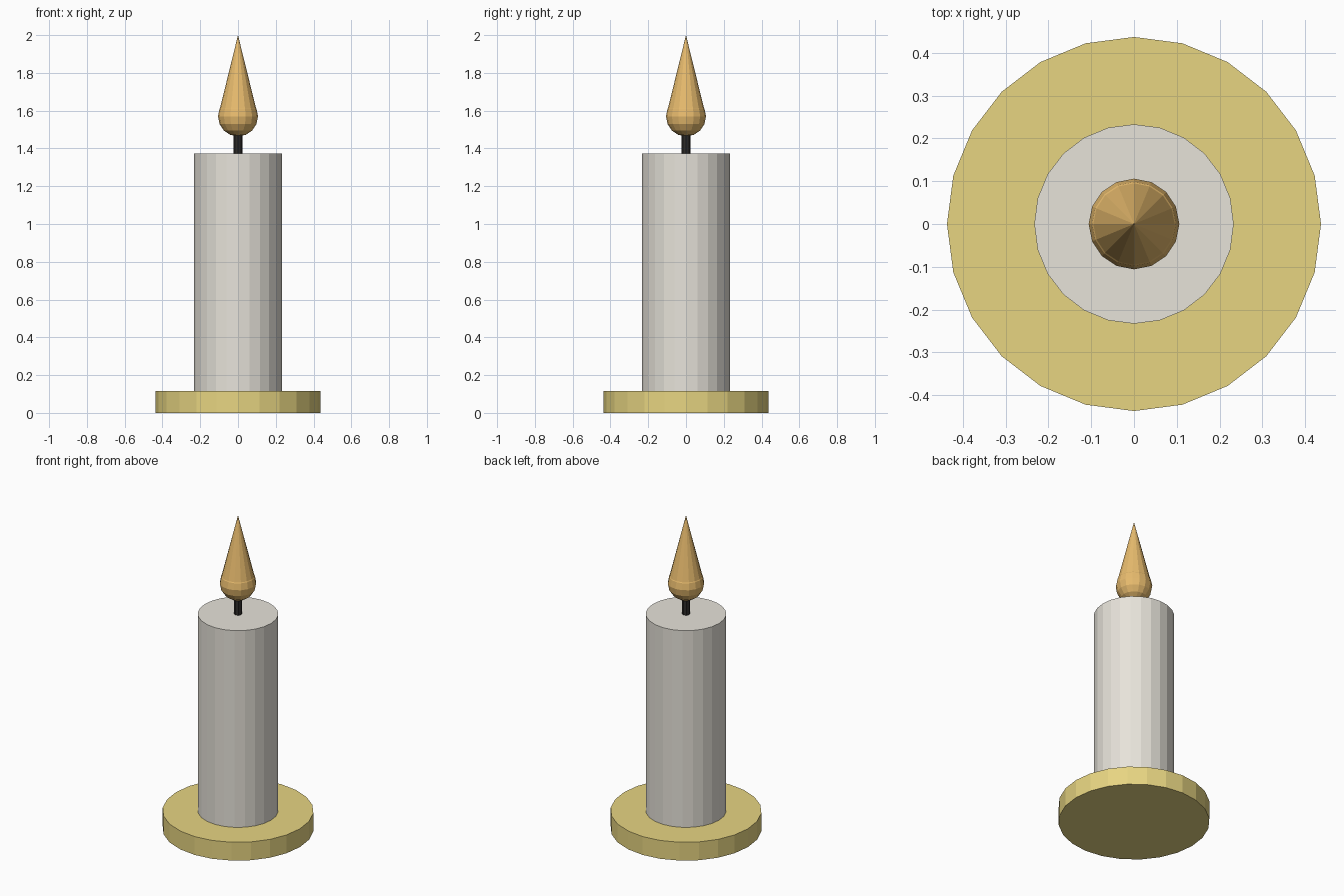
import bpy
import math

if "Cube" in bpy.data.objects:
    bpy.data.objects.remove(bpy.data.objects["Cube"], do_unlink=True)


def material(name, color):
    mat = bpy.data.materials.new(name)
    mat.use_nodes = True
    mat.diffuse_color = (*color, 1)
    mat.node_tree.nodes["Principled BSDF"].inputs["Base Color"].default_value = (*color, 1)
    return mat


def finish(name, mat):
    obj = bpy.context.object
    obj.name = name
    obj.data.materials.append(mat)
    return obj


def column(name, mat, sides, radius, bottom, top, tip_radius=None):
    """Upright faceted cylinder or cone between two heights."""
    bpy.ops.mesh.primitive_cone_add(
        vertices=sides, radius1=radius,
        radius2=radius if tip_radius is None else tip_radius,
        depth=top - bottom, location=(0, 0, (bottom + top) / 2))
    return finish(name, mat)


brass = material("brass yellow", (0.83, 0.69, 0.23))
wax = material("ivory wax", (0.83, 0.80, 0.73))
char = material("charred black", (0.027, 0.025, 0.023))
fire = material("flame orange", (0.83, 0.515, 0.16))

BASE_TOP = 0.117
WAX_TOP = 1.372
FLAME_Z = 1.57
FLAME_R = 0.106

# Holder, candle and wick
column("holder_plate", brass, 24, 0.437, 0, BASE_TOP)
column("candle_body", wax, 24, 0.233, BASE_TOP, WAX_TOP)
column("wick", char, 8, 0.024, WAX_TOP, 1.49)

# Flame: faceted ball with a cone rising from its middle
bpy.ops.mesh.primitive_uv_sphere_add(
    segments=16, ring_count=8, radius=FLAME_R, location=(0, 0, FLAME_Z))
finish("flame_ball", fire)
column("flame_tip", fire, 16, FLAME_R, FLAME_Z, 2, tip_radius=0)
